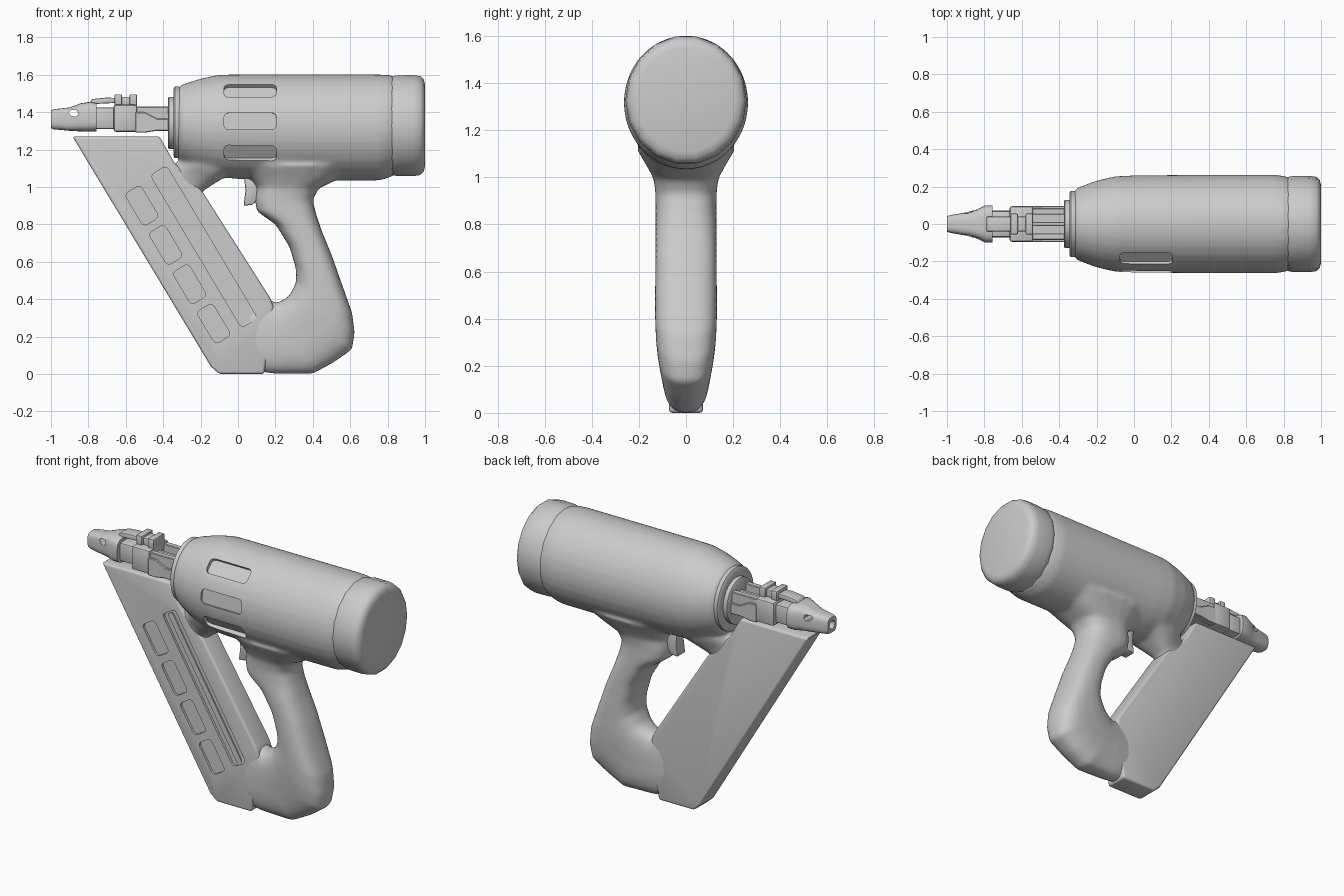
import bpy, bmesh, math
from mathutils import Matrix, Vector

if "Cube" in bpy.data.objects:
    bpy.data.objects.remove(bpy.data.objects["Cube"])


def loft(bm, sections, e=2.0, n=24):
    """Skin sections (x0, z0, x1, z1, half_y): each an oval spanning two points of the XZ plane."""
    def sp(v):
        return math.copysign(abs(v) ** (2 / e), v)
    rings = []
    for x0, z0, x1, z1, w in sections:
        mid = Vector(((x0 + x1) / 2, 0, (z0 + z1) / 2))
        half = Vector(((x1 - x0) / 2, 0, (z1 - z0) / 2))
        ring = []
        for i in range(n):
            a = 2 * math.pi * (i + 0.5) / n
            ring.append(bm.verts.new(mid + half * sp(math.cos(a)) + Vector((0, w * sp(math.sin(a)), 0))))
        rings.append(ring)
    faces = [bm.faces.new(rings[0]), bm.faces.new(rings[-1][::-1])]
    for a, b in zip(rings, rings[1:]):
        for i in range(n):
            j = (i + 1) % n
            faces.append(bm.faces.new((a[i], b[i], b[j], a[j])))
    bmesh.ops.recalc_face_normals(bm, faces=faces)


def turned(bm, profile, flat=0.93, n=32):
    """Round part along X from (x, radius, centre_z)."""
    loft(bm, [(x, c - r, x, c + r, r * flat) for x, r, c in profile], 2, n)


def prism(bm, pts, y0, y1, mat=None):
    """Extrude an XZ outline from y0 to y1."""
    a = [bm.verts.new((x, y0, z)) for x, z in pts]
    b = [bm.verts.new((x, y1, z)) for x, z in pts]
    faces = [bm.faces.new(a), bm.faces.new(b[::-1])]
    for i in range(len(pts)):
        j = (i + 1) % len(pts)
        faces.append(bm.faces.new((a[j], a[i], b[i], b[j])))
    if mat:
        bmesh.ops.transform(bm, matrix=mat, verts=a + b)
    bmesh.ops.recalc_face_normals(bm, faces=faces)


def box(x0, x1, z0, z1):
    return [(x0, z0), (x1, z0), (x1, z1), (x0, z1)]


def rounded(l, h, r):
    pts = []
    for k, (sx, sz) in enumerate(((1, 1), (-1, 1), (-1, -1), (1, -1))):
        for s in range(4):
            a = math.pi / 2 * (k + s / 3)
            pts.append((sx * (l / 2 - r) + r * math.cos(a), sz * (h / 2 - r) + r * math.sin(a)))
    return pts


def make(name, bm):
    me = bpy.data.meshes.new(name)
    bm.to_mesh(me)
    bm.free()
    ob = bpy.data.objects.new(name, me)
    bpy.context.collection.objects.link(ob)
    return ob


def apply_mod(ob, kind, **props):
    m = ob.modifiers.new(kind, kind)
    for k, v in props.items():
        setattr(m, k, v)
    bpy.context.view_layer.objects.active = ob
    bpy.ops.object.modifier_apply(modifier=m.name)


def cut(ob, bm):
    c = make("cutter", bm)
    c.hide_render = True
    apply_mod(ob, 'BOOLEAN', operation='DIFFERENCE', solver='EXACT', object=c)
    bpy.data.objects.remove(c)


def smooth(ob, deg=35):
    bpy.ops.object.select_all(action='DESELECT')
    ob.select_set(True)
    bpy.context.view_layer.objects.active = ob
    bpy.ops.object.shade_smooth_by_angle(angle=math.radians(deg))


def bevel(ob, w, seg=2):
    apply_mod(ob, 'BEVEL', width=w, segments=seg, limit_method='ANGLE', angle_limit=math.radians(40))


# Motor housing, handle and front web, fused into one soft shell
bm = bmesh.new()
turned(bm, [(-0.325, 0.185, 1.342), (-0.30, 0.21, 1.338), (-0.2, 0.25, 1.33), (-0.1, 0.275, 1.326),
            (0.0, 0.28, 1.322), (0.4, 0.284, 1.318), (0.76, 0.284, 1.318), (0.82, 0.272, 1.326),
            (0.87, 0.24, 1.328)])
loft(bm, [(0.0, 1.12, 0.65, 1.12, 0.21), (0.06, 1.05, 0.53, 1.04, 0.165), (0.10, 1.0, 0.43, 0.99, 0.138),
          (0.09, 0.93, 0.40, 0.93, 0.13), (0.10, 0.87, 0.42, 0.85, 0.13), (0.20, 0.80, 0.45, 0.76, 0.13),
          (0.275, 0.68, 0.50, 0.64, 0.13), (0.31, 0.56, 0.56, 0.47, 0.132), (0.31, 0.49, 0.61, 0.33, 0.132),
          (0.275, 0.42, 0.625, 0.22, 0.128), (0.24, 0.395, 0.61, 0.13, 0.12), (0.215, 0.385, 0.51, 0.06, 0.11),
          (0.20, 0.38, 0.40, 0.0, 0.1), (0.17, 0.40, 0.20, 0.0, 0.085), (0.05, 0.38, -0.02, 0.03, 0.06)], 2.7)
loft(bm, [(-0.38, 1.11, -0.22, 0.92, 0.06), (-0.33, 1.13, -0.185, 0.98, 0.085),
          (-0.28, 1.14, -0.09, 1.04, 0.13), (-0.2, 1.22, 0.02, 1.10, 0.18)], 2.6)
shell = make("housing_and_handle", bm)
apply_mod(shell, 'REMESH', mode='VOXEL', voxel_size=0.012)
apply_mod(shell, 'SMOOTH', factor=0.5, iterations=12)

# Three side vents on the front of the housing
bm = bmesh.new()
for deg in (46, 6, -33):
    m = Matrix.Translation((0.065, 0, 1.325)) @ Matrix.Rotation(math.radians(-deg), 4, 'X')
    prism(bm, rounded(0.28, 0.09, 0.025), -0.4, -0.243, m)
cut(shell, bm)
smooth(shell)

# Rear end cap
bm = bmesh.new()
turned(bm, [(0.80, 0.25, 1.327), (0.825, 0.268, 1.327), (0.85, 0.273, 1.328), (0.94, 0.274, 1.328),
            (0.975, 0.268, 1.328), (0.993, 0.25, 1.328), (1.0, 0.222, 1.328)], 0.94, 18)
smooth(make("rear_cap", bm), 50)

# Stepped front collar
bm = bmesh.new()
turned(bm, [(-0.375, 0.13, 1.342), (-0.37, 0.14, 1.342), (-0.345, 0.14, 1.342), (-0.345, 0.18, 1.345),
            (-0.338, 0.192, 1.345), (-0.315, 0.192, 1.345), (-0.29, 0.18, 1.345)], 0.93)
smooth(make("front_collar", bm))

# Slanted magazine with pockets on its front side
bm = bmesh.new()
prism(bm, [(-0.885, 1.27), (-0.42, 1.27), (-0.34, 1.13), (-0.19, 0.975), (0.17, 0.41), (0.19, 0.36),
           (0.14, 0.0), (-0.1, 0.0), (-0.145, 0.04)], -0.072, 0.072)
mag = make("magazine", bm)
bevel(mag, 0.014, 3)
slant = Matrix.Rotation(math.atan2(1.24, 0.74), 4, 'Y')


def at(x, z):
    return Matrix.Translation((x, 0, z)) @ slant


bm = bmesh.new()
for i in range(4):
    prism(bm, rounded(0.2, 0.098, 0.022), -0.2, -0.058, at(-0.514 + 0.128 * i, 0.9 - 0.21 * i))
prism(bm, rounded(0.95, 0.1, 0.022), -0.2, -0.058, at(-0.182, 0.68))
cut(mag, bm)
smooth(mag)
bm = bmesh.new()
prism(bm, rounded(0.93, 0.035, 0.008), -0.066, -0.05, at(-0.182, 0.68))
smooth(make("magazine_rib", bm))

# Trigger
bm = bmesh.new()
prism(bm, [(0.03, 1.08), (0.04, 0.98), (0.03, 0.9), (0.08, 0.905), (0.115, 0.95), (0.12, 1.08)], -0.04, 0.04)
trigger = make("trigger", bm)
bevel(trigger, 0.008)
smooth(trigger)

# Nose rails: open channel with side plates
bm = bmesh.new()
prism(bm, box(-0.56, -0.34, 1.30, 1.37), -0.07, 0.07)
for s in (-1, 1):
    prism(bm, box(-0.56, -0.34, 1.36, 1.43), s * 0.085, s * 0.05)
    prism(bm, [(-0.55, 1.29), (-0.50, 1.29), (-0.44, 1.30), (-0.34, 1.30), (-0.34, 1.365),
               (-0.43, 1.365), (-0.50, 1.40), (-0.55, 1.40)], s * 0.097, s * 0.06)
prism(bm, box(-0.56, -0.34, 1.36, 1.41), -0.012, 0.012)
rails = make("nose_rails", bm)
bevel(rails, 0.004, 1)
smooth(rails)

# Nose block and narrow neck
bm = bmesh.new()
prism(bm, box(-0.665, -0.54, 1.295, 1.44), -0.095, 0.095)
prism(bm, box(-0.78, -0.65, 1.31, 1.425), -0.07, 0.07)
block = make("nose_block", bm)
bevel(block, 0.012)
smooth(block)

# Tapered tip with bore and side window
bm = bmesh.new()
loft(bm, [(-1.0, 1.315, -1.0, 1.41, 0.042), (-0.985, 1.308, -0.985, 1.416, 0.047),
          (-0.90, 1.30, -0.90, 1.425, 0.062), (-0.85, 1.297, -0.84, 1.448, 0.075),
          (-0.80, 1.295, -0.79, 1.456, 0.1), (-0.757, 1.295, -0.757, 1.45, 0.1)], 3.5)
tip = make("nose_tip", bm)
bm = bmesh.new()
turned(bm, [(-1.1, 0.026, 1.362), (-0.93, 0.026, 1.362)], 1.0, 16)
cut(tip, bm)
bm = bmesh.new()
prism(bm, [(-0.91, 1.40), (-0.89, 1.412), (-0.86, 1.41), (-0.855, 1.39), (-0.87, 1.375), (-0.89, 1.38)], -0.2, 0.2)
cut(tip, bm)
smooth(tip)

# Quick release lever on top of the nose
bm = bmesh.new()
prism(bm, [(-0.80, 1.44), (-0.74, 1.445), (-0.64, 1.45), (-0.64, 1.475), (-0.70, 1.478), (-0.78, 1.47)], -0.04, 0.04)
for x0, x1, w, top in ((-0.66, -0.62, 0.055, 1.495), (-0.63, -0.57, 0.04, 1.482), (-0.58, -0.54, 0.055, 1.495)):
    prism(bm, box(x0, x1, 1.43, top), -w, w)
lever = make("release_lever", bm)
bevel(lever, 0.006)
smooth(lever)
